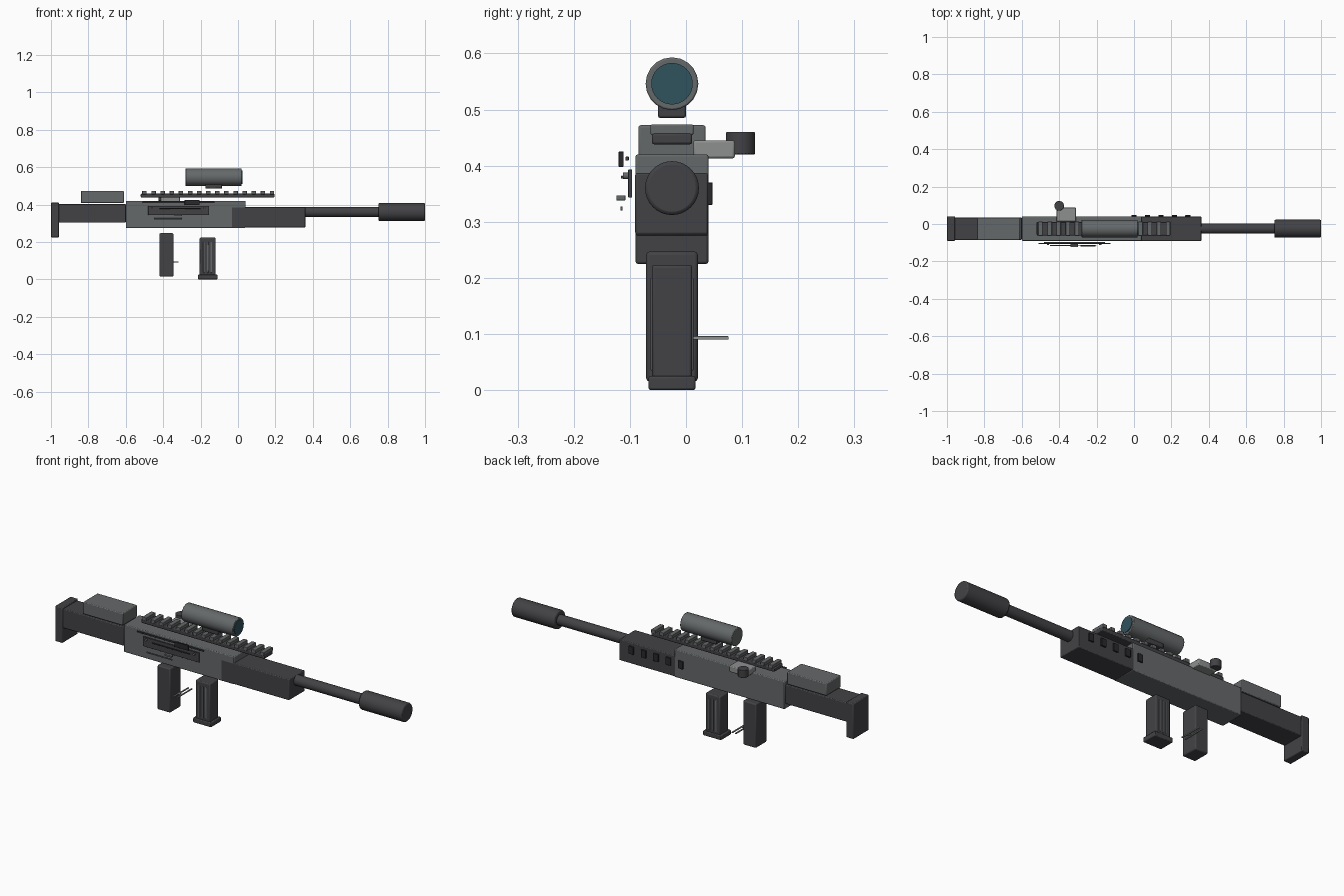
import bpy
import math

if "Cube" in bpy.data.objects:
    bpy.data.objects.remove(bpy.data.objects["Cube"], do_unlink=True)


def material(name, r, g, b):
    m = bpy.data.materials.new(name)
    m.use_nodes = True
    m.diffuse_color = (r, g, b, 1)
    m.node_tree.nodes["Principled BSDF"].inputs["Base Color"].default_value = (r, g, b, 1)
    return m


DARK = material("dark polymer", 0.055, 0.053, 0.059)
GREY = material("gunmetal grey", 0.13, 0.14, 0.143)
STEEL = material("bright steel", 0.27, 0.28, 0.28)
BLACK = material("black", 0.022, 0.022, 0.025)
TEAL = material("teal glass", 0.03, 0.085, 0.11)

MID = -0.025  # y of the bore axis


def finish(ob, name, mat, bevel):
    ob.name = name
    ob.data.materials.append(mat)
    bpy.ops.object.transform_apply(location=False, rotation=True, scale=True)
    bpy.ops.object.shade_smooth_by_angle(angle=math.radians(40))
    if bevel:
        mod = ob.modifiers.new("soft edges", "BEVEL")
        mod.width = bevel
        mod.segments = 2
        mod.limit_method = "ANGLE"
    return ob


def box(name, mat, x, y, z, bevel=0.004):
    """Box from (low, high) pairs on each axis."""
    spans = (x, y, z)
    bpy.ops.mesh.primitive_cube_add(size=1, location=[(a + b) / 2 for a, b in spans])
    ob = bpy.context.object
    ob.scale = [b - a for a, b in spans]
    return finish(ob, name, mat, bevel)


def rod(name, mat, centre, radius, length, axis="X", sides=32, bevel=0.0):
    turn = {"X": (0, math.pi / 2, 0), "Y": (math.pi / 2, 0, 0), "Z": (0, 0, 0)}[axis]
    bpy.ops.mesh.primitive_cylinder_add(vertices=sides, radius=radius, depth=length,
                                        location=centre, rotation=turn)
    return finish(bpy.context.object, name, mat, bevel)


def about(half):
    return (MID - half, MID + half)


# Stock
box("butt_plate", DARK, (-1, -0.957), about(0.065), (0.225, 0.41))
box("stock", DARK, (-0.96, -0.6), about(0.06), (0.303, 0.403))
box("cheek_rest", GREY, (-0.84, -0.61), about(0.06), (0.408, 0.472))

# Body
box("receiver", GREY, (-0.6, 0.04), about(0.065), (0.275, 0.42))
box("handguard", DARK, (-0.035, 0.36), (-0.0906, 0.0394), (0.277, 0.387))
for i in range(5):
    x = 0.0 + i * 0.072
    box("handguard_vent", BLACK, (x - 0.014, x + 0.014), (0.039, 0.047), (0.33, 0.37), 0.001)

# Barrel
rod("barrel", DARK, (0.555, MID, 0.36), 0.027, 0.4)
rod("muzzle_sleeve", DARK, (0.875, MID, 0.36), 0.048, 0.25, bevel=0.006)

# Top rail with teeth
box("rail_base", DARK, (-0.52, 0.195), about(0.036), (0.438, 0.458))
for i in range(15):
    x = -0.5 + i * 0.0487
    box("rail_tooth", GREY, (x - 0.012, x + 0.012), about(0.038), (0.455, 0.473), 0.002)

# Scope
rod("scope_tube", GREY, (-0.13, MID, 0.546), 0.047, 0.3, sides=20, bevel=0.003)
rod("scope_lens", TEAL, (0.02, MID, 0.546), 0.037, 0.006, sides=32)
box("scope_mount", DARK, (-0.175, -0.085), about(0.025), (0.485, 0.512))

# Grip and trigger bars
box("grip", DARK, (-0.42, -0.345), about(0.046), (0.015, 0.247), 0.006)
for x in (-0.341, -0.321):
    box("trigger_bar", STEEL, (x - 0.003, x + 0.003), (-0.045, 0.076), (0.09, 0.096), 0.001)
box("trigger_link", STEEL, (-0.348, -0.318), (-0.01, 0.0), (0.09, 0.096), 0.001)

# Magazine
box("magazine", DARK, (-0.205, -0.12), about(0.036), (0.015, 0.223), 0.005)
box("magazine_floor", DARK, (-0.215, -0.11), about(0.042), (0, 0.025), 0.004)
for x in (-0.182, -0.1625, -0.143):
    for side in (-1, 1):
        y = MID + side * 0.036
        box("magazine_rib", GREY, (x - 0.004, x + 0.004), (y - 0.002, y + 0.002),
            (0.035, 0.2), 0.001)

# Charging handle on the far side
box("bolt_arm", STEEL, (-0.415, -0.31), (0.013, 0.087), (0.413, 0.445))
rod("bolt_knob", DARK, (-0.4, 0.097, 0.44), 0.026, 0.04, "Z", 24, 0.002)

# Side plate and its fittings
box("side_plate", DARK, (-0.48, -0.155), (-0.103, -0.096), (0.343, 0.393), 0.001)
box("side_rail", DARK, (-0.51, -0.125), (-0.108, -0.102), (0.409, 0.416), 0.001)
box("side_catch", BLACK, (-0.285, -0.205), (-0.12, -0.111), (0.398, 0.425), 0.001)
box("side_slider", DARK, (-0.42, -0.2), (-0.116, -0.112), (0.377, 0.382), 0.001)
box("side_lever", GREY, (-0.34, -0.3), (-0.124, -0.108), (0.338, 0.347), 0.001)
box("side_strip", GREY, (-0.45, -0.3), (-0.117, -0.113), (0.32, 0.327), 0.001)
for x in (-0.46, -0.18):
    rod("side_pin", GREY, (x, -0.106, 0.382), 0.006, 0.012, "Y", 12)
